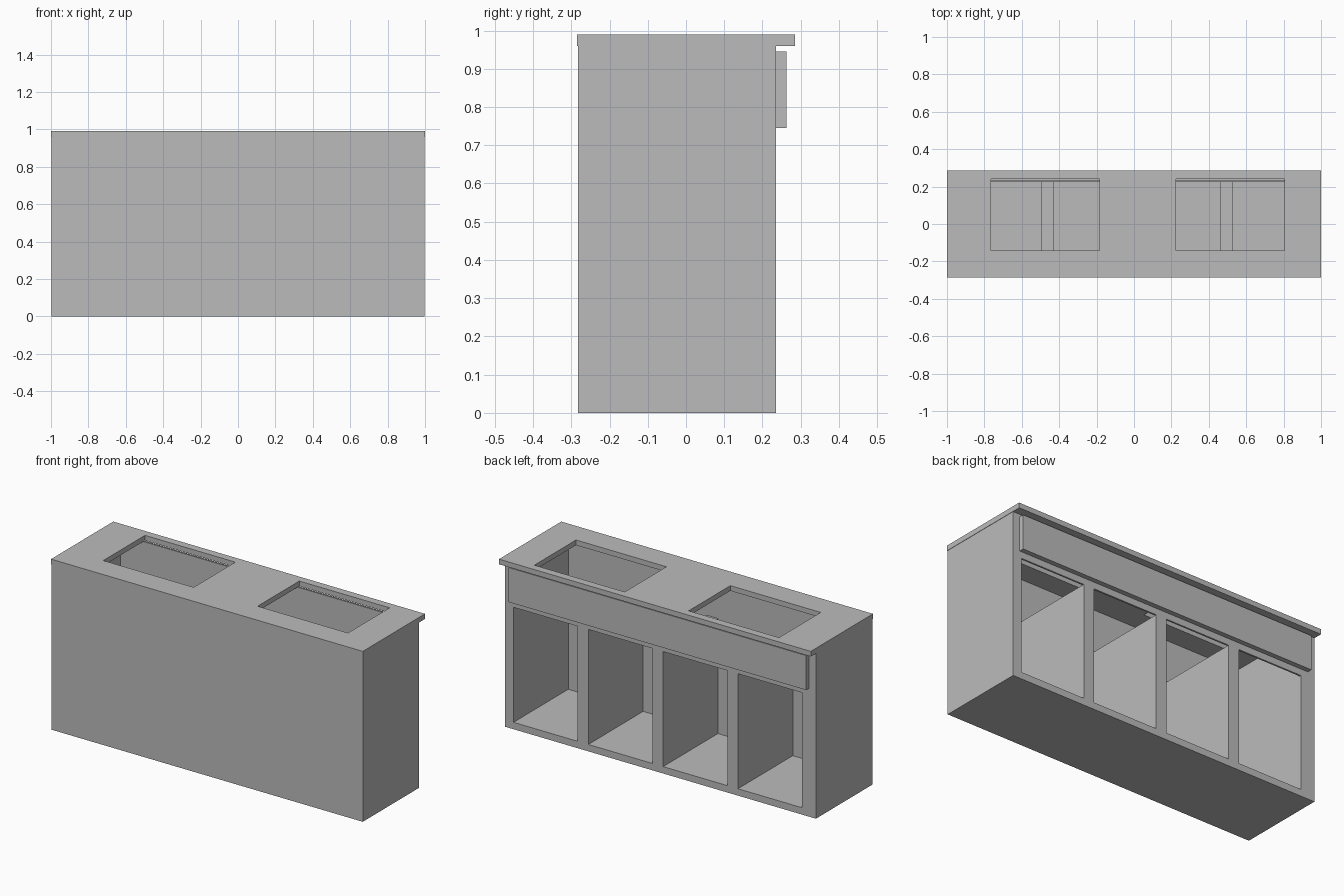
import bpy, bmesh
from mathutils import Vector

cube = bpy.data.objects.get("Cube")
if cube:
    bpy.data.objects.remove(cube, do_unlink=True)

grey = bpy.data.materials.new("plain_grey")
grey.use_nodes = True
GREY = (0.5, 0.5, 0.5, 1)
grey.diffuse_color = GREY
grey.node_tree.nodes["Principled BSDF"].inputs["Base Color"].default_value = GREY


def lattice(name, us, vs, is_open, place, depth):
    """Slab made of the solid cells of a grid, with the open cells cut through."""
    bm = bmesh.new()
    points = {(i, j): bm.verts.new(place(u, v))
              for i, u in enumerate(us) for j, v in enumerate(vs)}
    for i in range(len(us) - 1):
        for j in range(len(vs) - 1):
            if not is_open(i, j):
                bm.faces.new([points[i, j], points[i + 1, j],
                              points[i + 1, j + 1], points[i, j + 1]])
    bmesh.ops.delete(bm, geom=[v for v in bm.verts if not v.link_faces], context='VERTS')
    result = bmesh.ops.extrude_face_region(bm, geom=bm.faces[:], use_keep_orig=True)
    moved = [g for g in result["geom"] if isinstance(g, bmesh.types.BMVert)]
    bmesh.ops.translate(bm, verts=moved, vec=Vector(depth))
    bmesh.ops.recalc_face_normals(bm, faces=bm.faces[:])
    mesh = bpy.data.meshes.new(name)
    bm.to_mesh(mesh)
    bm.free()
    mesh.materials.append(grey)
    obj = bpy.data.objects.new(name, mesh)
    bpy.context.collection.objects.link(obj)
    return obj


def box(name, x, y, z):
    return lattice(name, x, y, lambda i, j: False,
                   lambda u, v: (u, v, z[0]), (0, 0, z[1] - z[0]))


BACK, FRONT, WALL = 0.235, -0.282, -0.267
SIDE = 0.998

# Carcass: floor, end walls and three dividers, open above the bays
xs = [-SIDE]
for k in range(4):
    left = -0.91 + 0.48 * k
    xs += [left, left + 0.412]
xs.append(SIDE)
zs = [0, 0.04, 0.707, 0.96]


def carcass_open(i, j):
    bay = i % 2 == 1
    return (j == 1 and bay) or (j == 2 and 0 < i < len(xs) - 2)


lattice("carcass", xs, zs, carcass_open,
        lambda u, v: (u, WALL, v), (0, BACK - WALL, 0))

# Closed front wall and the rail above the bays
box("front_panel", (-SIDE, SIDE), (FRONT, WALL), (0, 0.96))
box("back_rail", (xs[1], xs[-2]), (BACK - 0.01, BACK), (0.707, 0.96))

# Raised fascia on the rail
box("back_fascia", (-0.955, 0.955), (BACK, 0.263), (0.745, 0.945))

# Worktop with two rectangular cutouts
lattice("worktop", [-1, -0.765, -0.185, 0.225, 0.805, 1], [-0.285, -0.142, 0.24, 0.285],
        lambda i, j: j == 1 and i in (1, 3),
        lambda u, v: (u, v, 0.96), (0, 0, 0.03))
